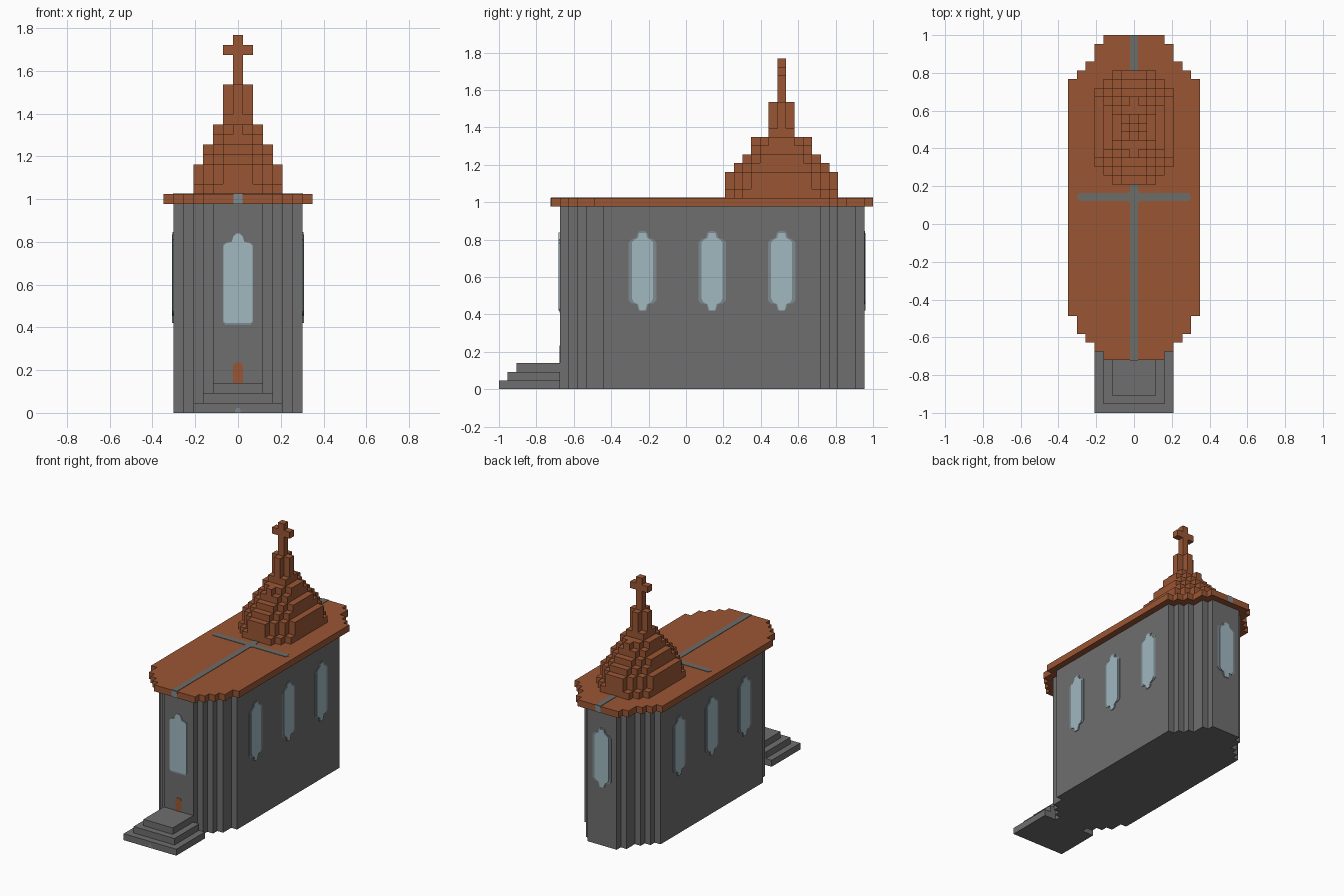
import bpy, bmesh
from mathutils import Matrix, Vector
from math import pi

U = 2 / 43            # size of one building block
T = 0.003             # plate thickness
cube = bpy.data.objects.get("Cube")
if cube:
    bpy.data.objects.remove(cube)


def material(name, srgb):
    lin = [(c / 255 / 12.92) if c < 11 else ((c / 255 + 0.055) / 1.055) ** 2.4 for c in srgb]
    m = bpy.data.materials.new(name)
    m.use_nodes = True
    m.diffuse_color = (*lin, 1)
    bsdf = next(n for n in m.node_tree.nodes if n.type == 'BSDF_PRINCIPLED')
    bsdf.inputs["Base Color"].default_value = (*lin, 1)
    bsdf.inputs["Roughness"].default_value = 0.9
    return m


STONE = material("grey stone", (110, 110, 110))
TILE = material("brown tile", (154, 86, 52))
GLASS = material("pale blue glass", (160, 184, 192))
FRAME = material("blue grey frame", (126, 138, 143))
SLATE = material("slate stripe", (108, 109, 105))


def finish(name, bm, mat):
    bmesh.ops.recalc_face_normals(bm, faces=bm.faces)
    me = bpy.data.meshes.new(name)
    bm.to_mesh(me)
    bm.free()
    me.materials.append(mat)
    ob = bpy.data.objects.new(name, me)
    bpy.context.collection.objects.link(ob)
    return ob


def prism(bm, outline, z0, z1):
    """Extrude a flat outline between two heights."""
    face = bm.faces.new([bm.verts.new((x, y, z0)) for x, y in outline])
    top = bmesh.ops.extrude_face_region(bm, geom=[face])["geom"]
    verts = [v for v in top if isinstance(v, bmesh.types.BMVert)]
    bmesh.ops.translate(bm, verts=verts, vec=(0, 0, z1 - z0))


def stepped(bm, rows, end, z0, z1):
    """Rows are (start block, half width in blocks); mirrored over x."""
    half = []
    for (j, w), nxt in zip(rows, rows[1:] + [(end, 0)]):
        half += [(w * U, j * U - 1), (w * U, nxt[0] * U - 1)]
    prism(bm, half + [(-x, y) for x, y in reversed(half)], z0 * U, z1 * U)


def plate(name, mat, outline, centre, facing, thick=T):
    """Thin upright panel; facing is the rotation about z from the front."""
    bm = bmesh.new()
    prism(bm, outline, -0.001, thick)
    turn = Matrix.Rotation(facing, 4, 'Z') @ Matrix.Rotation(pi / 2, 4, 'X')
    bm.transform(Matrix.Translation(Vector(centre)) @ turn)
    return finish(name, bm, mat)


def mirrored(half):
    return half + [(-x, z) for x, z in reversed(half)]


# Walls with stepped, rounded ends
ROOF_ROWS = [(6, 3.5), (7, 4.5), (8, 5.5), (9, 6.5), (11, 7.5),
             (38, 6.5), (39, 5.5), (40, 4.5), (42, 3.5)]
wall_rows = [(j + (1 if j < 20 else -1), w - 1) for j, w in ROOF_ROWS]
bm = bmesh.new()
stepped(bm, wall_rows, 42, 0, 21)
finish("walls", bm, STONE)

# Roof slab, one block wider all round
bm = bmesh.new()
stepped(bm, ROOF_ROWS, 43, 21, 22)
finish("roof", bm, TILE)

# Entrance steps
for i in range(3):
    bm = bmesh.new()
    stepped(bm, [(i, 4.5 - i)], 7, i, i + 1)
    finish(f"entrance_step_{i + 1}", bm, STONE)

# Stepped tower: (bottom, top, [(rows out from the middle, half width)])
LAYERS = [(22, 23, [(4, 4.5), (5, 3.5), (6, 2.5)]),
          (23, 25, [(3, 4.5), (4, 3.5), (5, 2.5), (6, 1.5)]),
          (25, 26, [(3, 3.5), (4, 2.5), (5, 1.5)]),
          (26, 27, [(2, 3.5), (3, 2.5), (4, 1.5)]),
          (27, 28, [(2, 2.5), (3, 1.5)]),
          (28, 29, [(1, 2.5), (2, 1.5), (3, 0.5)]),
          (29, 30, [(1, 1.5)]),
          (30, 33, [(0, 1.5), (1, 0.5)])]
bm = bmesh.new()
for z0, z1, steps in LAYERS:
    rows = [(32 - d, w) for d, w in reversed(steps)]
    rows += [(33 + d, w) for (d, _), (_, w) in zip(steps, steps[1:])]
    stepped(bm, rows, 33 + steps[-1][0], z0, z1)
finish("tower", bm, TILE)

# Cross on the tower
bm = bmesh.new()
for w, z0, z1 in [(0.5, 33, 36), (1.5, 36, 37), (0.5, 37, 38)]:
    stepped(bm, [(32, w)], 33, z0, z1)
finish("tower_cross", bm, TILE)

# Windows: a frame plate with a glass plate on top
FRAME_SHAPE = mirrored([(0.02, 0.42), (0.03, 0.455), (0.06, 0.46), (0.074, 0.475), (0.074, 0.785),
                        (0.06, 0.80), (0.033, 0.81), (0.027, 0.835), (0.015, 0.845)])
GLASS_SHAPE = mirrored([(0.015, 0.42), (0.024, 0.455), (0.046, 0.465), (0.056, 0.485), (0.056, 0.785),
                        (0.046, 0.797), (0.024, 0.81), (0.018, 0.835)])
spots = [("back", (0, 42 * U - 1, 0), pi)]
for side, s in (("left", 1), ("right", -1)):
    for n, j in enumerate((16.5, 24.5, 32.5), 1):
        spots.append((f"{side}_{n}", (s * 6.5 * U, j * U - 1, 0), s * pi / 2))
for label, centre, facing in spots:
    plate(f"window_frame_{label}", FRAME, FRAME_SHAPE, centre, facing)
    plate(f"window_glass_{label}", GLASS, GLASS_SHAPE, centre, facing, 2 * T)

# Front window and door
front = (0, 7 * U - 1, 0)
plate("window_frame_front", FRAME, mirrored([(0.058, 0.41), (0.071, 0.425), (0.071, 0.785), (0.06, 0.795)]),
      front, 0)
plate("window_glass_front", GLASS,
      mirrored([(0.06, 0.42), (0.068, 0.43), (0.068, 0.78), (0.055, 0.795), (0.03, 0.80),
                (0.022, 0.825), (0.01, 0.838)]), front, 0, 2 * T)
plate("door", TILE, mirrored([(0.023, 3 * U), (0.023, 0.225), (0.012, 0.235)]), front, 0)

# Slate cross laid into the roof, with its ends turned over the eaves
bm = bmesh.new()
bar = 0.142
prism(bm, mirrored([(0.02, 6 * U - 1), (0.02, 0.11), (0.03, 0.122), (0.29, 0.122), (0.303, bar),
                    (0.29, 0.163), (0.03, 0.163), (0.02, 0.18), (0.02, 0.215)]),
      22 * U - 0.001, 22 * U + T)
prism(bm, mirrored([(0.02, 0.81), (0.02, 1.0)]), 22 * U - 0.001, 22 * U + T)
finish("roof_stripe", bm, SLATE)
eave = mirrored([(0.02, 21 * U), (0.022, 22 * U)])
plate("eave_stripe_front", FRAME, eave, (0, 6 * U - 1, 0), 0)
plate("eave_stripe_back", FRAME, eave, (0, 1, 0), pi, 0.001)

# Small pale mark on the lowest step
plate("step_mark", FRAME, mirrored([(0.012, 0.0), (0.012, 0.015), (0.005, 0.024)]), (0, -1, 0), 0, 0.001)
